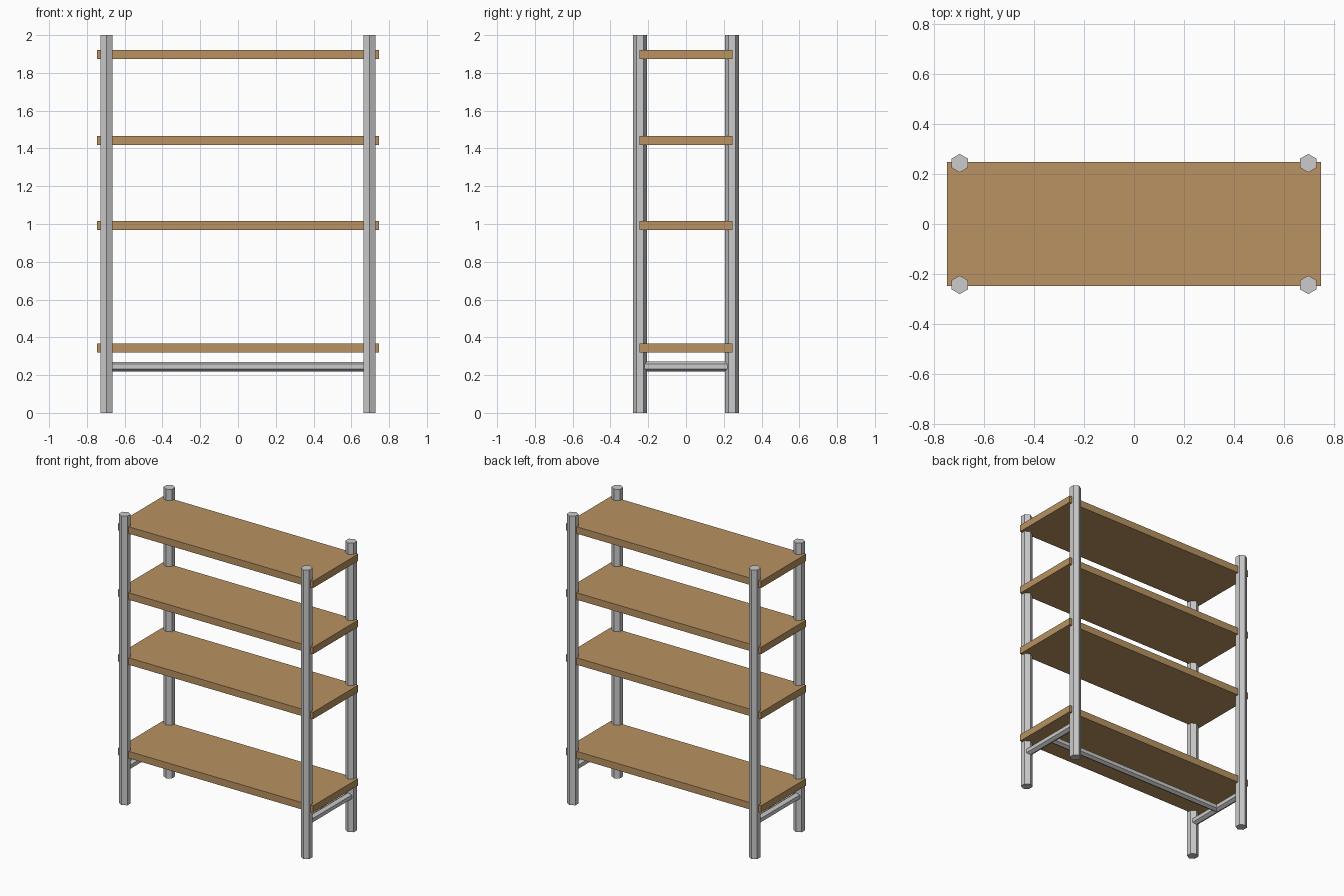
import bpy
from math import radians

if "Cube" in bpy.data.objects:
    bpy.data.objects.remove(bpy.data.objects["Cube"])

wood = bpy.data.materials.new("wood")
wood.diffuse_color = (0.48, 0.29, 0.12, 1)
wood.use_nodes = True
wood.node_tree.nodes["Principled BSDF"].inputs["Base Color"].default_value = wood.diffuse_color

LEG_X, LEG_Y = 0.696, 0.243
BAR_Z = 0.245


def hex_rod(name, radius, length, loc, rot=(0, 0, 0)):
    bpy.ops.mesh.primitive_cylinder_add(vertices=6, radius=radius, depth=length, location=loc,
                                        rotation=[radians(a) for a in rot])
    bpy.context.object.name = name


def shelf(name, z):
    bpy.ops.mesh.primitive_cube_add(size=1, location=(0, 0, z))
    ob = bpy.context.object
    ob.name = name
    ob.scale = (1.494, 0.494, 0.048)
    bpy.ops.object.transform_apply(location=False, rotation=False, scale=True)
    ob.data.materials.append(wood)


# Four wooden shelves
for i, z in enumerate((0.344, 0.991, 1.441, 1.898)):
    shelf(f"shelf_{i + 1}", z)

# Hexagonal legs and the side bars joining each pair
for sx, side in ((-1, "left"), (1, "right")):
    for sy, end in ((-1, "front"), (1, "back")):
        hex_rod(f"{end}_{side}_leg", 0.037, 2, (sx * LEG_X, sy * LEG_Y, 1))
    hex_rod(f"{side}_side_bar", 0.026, 2 * LEG_Y, (sx * LEG_X, 0, BAR_Z), (90, 0, 0))

# Long stretcher between the side bars
hex_rod("long_stretcher", 0.025, 2 * LEG_X, (0, 0, BAR_Z), (90, 0, 90))
